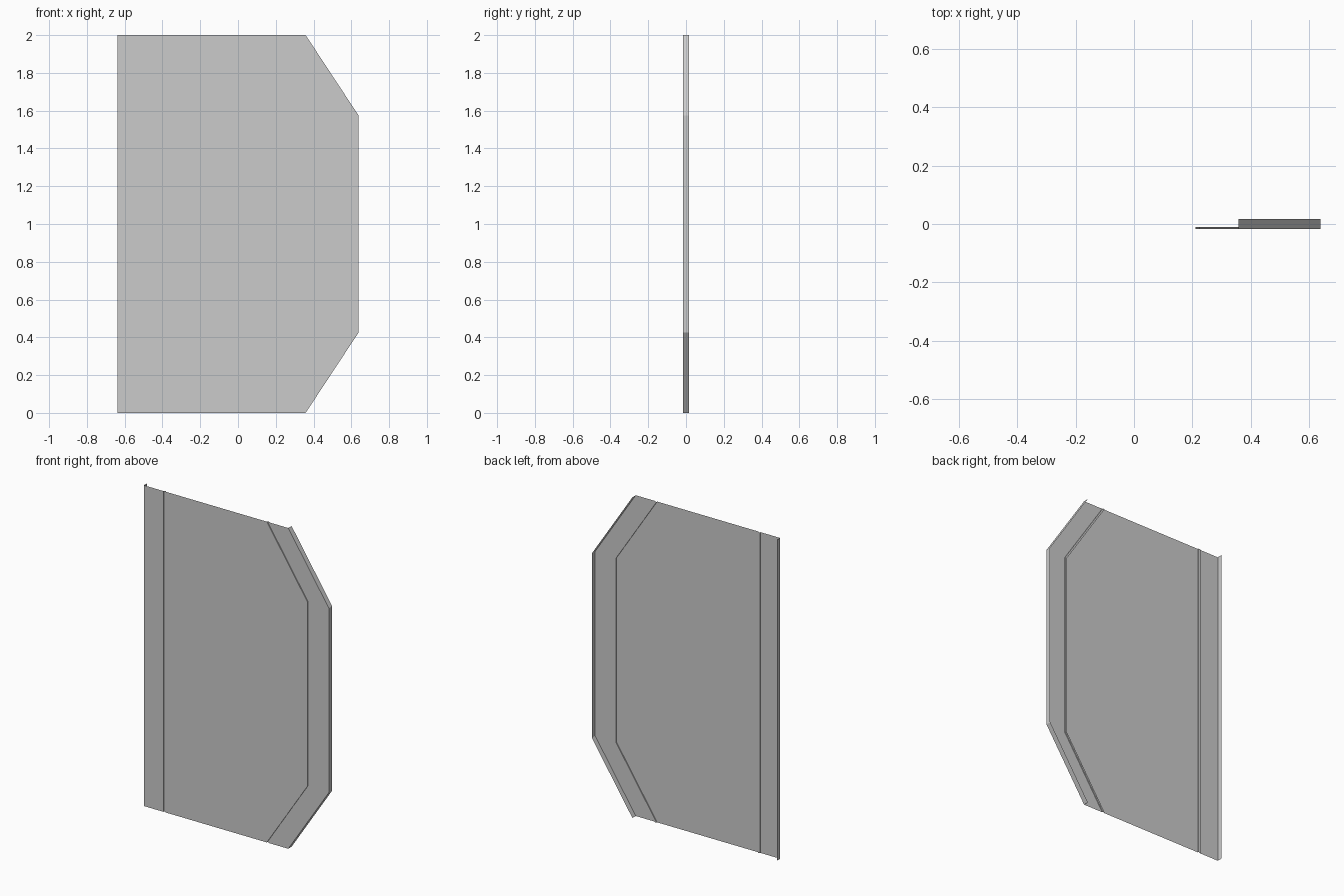
import bpy, bmesh

if "Cube" in bpy.data.objects:
    bpy.data.objects.remove(bpy.data.objects["Cube"])

FRONT, BACK, GROOVE = -0.0165, 0.0165, -0.0105

# Folded sheet section, left half: back lip, border strip, shallow groove
half = [(-0.638, BACK), (-0.638, FRONT), (-0.503, FRONT), (-0.503, GROOVE),
        (-0.490, GROOVE), (-0.490, FRONT)]
# Right half mirrors the left
section = [(x, y, 0) for x, y in half] + [(-x, y, 1) for x, y in reversed(half)]

# Height and sideways shift of the right half (makes the clipped corners)
rows = [(0.0, -0.28), (0.425, 0.0), (1.575, 0.0), (2.0, -0.28)]

bm = bmesh.new()
grid = [[bm.verts.new((x + side * shift, y, z)) for x, y, side in section]
        for z, shift in rows]
for low, high in zip(grid, grid[1:]):
    for i in range(len(section) - 1):
        bm.faces.new((low[i], low[i + 1], high[i + 1], high[i]))

# Flat-shaded open sheet panel
mesh = bpy.data.meshes.new("door_panel")
bm.to_mesh(mesh)
bm.free()
panel = bpy.data.objects.new("door_panel", mesh)
bpy.context.collection.objects.link(panel)
